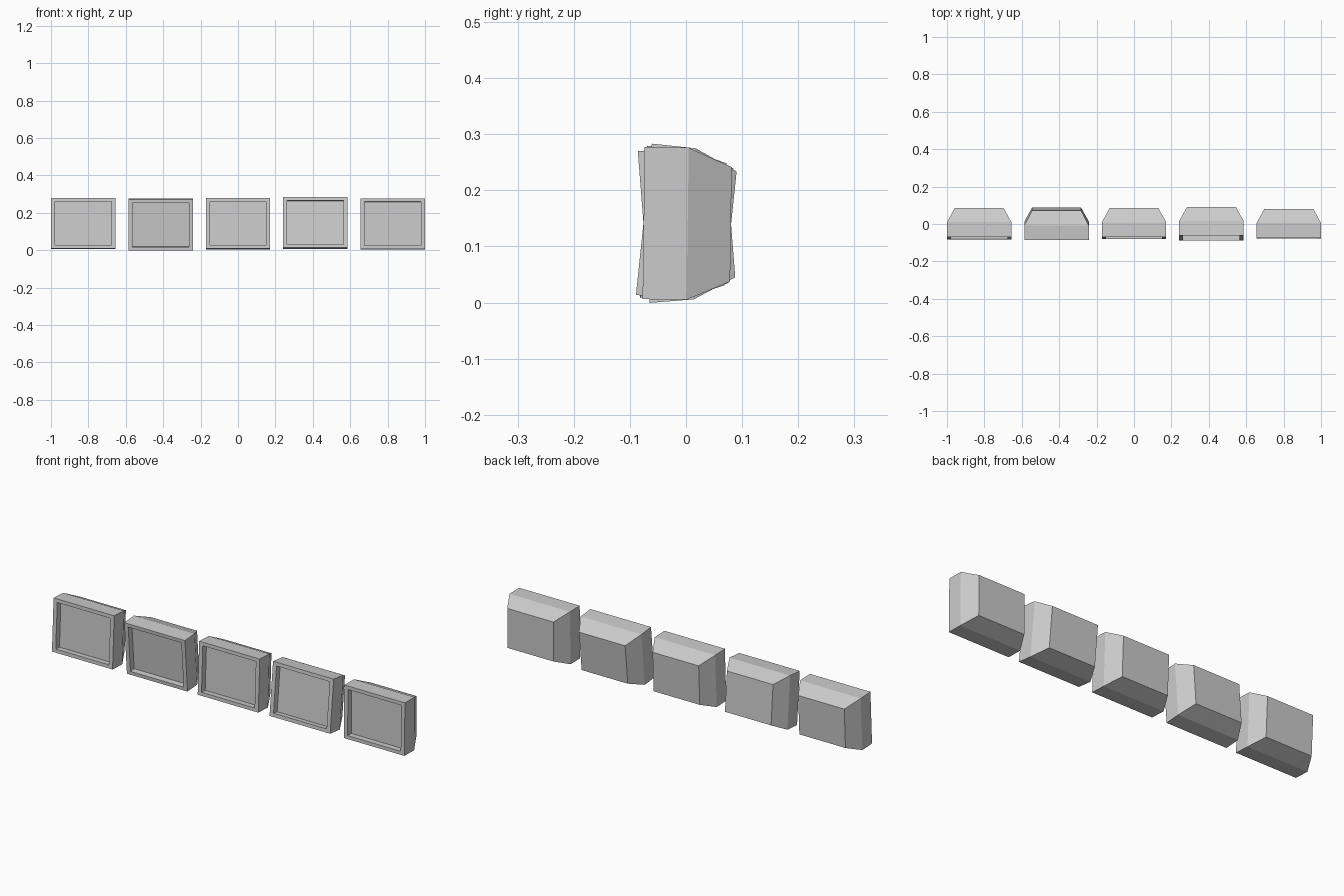
import bpy, bmesh
from math import radians
from mathutils import Matrix

if "Cube" in bpy.data.objects:
    bpy.data.objects.remove(bpy.data.objects["Cube"])

W, H = 0.1722, 0.1355              # half width and half height of the casing
FRONT, KINK, BACK = -0.0755, 0.003, 0.08


def ring(bm, hw, hh, y):
    return [bm.verts.new((sx * hw, y, sz * hh))
            for sx, sz in ((-1, -1), (1, -1), (1, 1), (-1, 1))]


def monitor(name, x, tilt):
    bm = bmesh.new()
    # screen floor, recess wall, bezel, straight casing, tapered back
    sections = [(0.151, 0.1175, FRONT + 0.03), (0.151, 0.1175, FRONT),
                (W, H, FRONT), (W, H, KINK), (0.131, 0.102, BACK)]
    rings = [ring(bm, *s) for s in sections]
    bm.faces.new(rings[0])
    bm.faces.new(rings[-1][::-1])
    for a, b in zip(rings, rings[1:]):
        for i in range(4):
            j = (i + 1) % 4
            bm.faces.new((a[i], b[i], b[j], a[j]))
    bmesh.ops.recalc_face_normals(bm, faces=bm.faces)
    # tilt about the middle of the casing, baked into the mesh
    bm.transform(Matrix.Translation((0, 0, 0.1405)) @ Matrix.Rotation(radians(-tilt), 4, 'X'))
    mesh = bpy.data.meshes.new(name)
    bm.to_mesh(mesh)
    bm.free()
    obj = bpy.data.objects.new(name, mesh)
    obj.location.x = x
    bpy.context.collection.objects.link(obj)


# row of screens, each leaning back (+) or forward (-) a little
for n, tilt in enumerate((2.8, -4.5, 2.5, 6.0, 0.8)):
    monitor(f"monitor_{n + 1}", (n - 2) * 0.4139, tilt)
